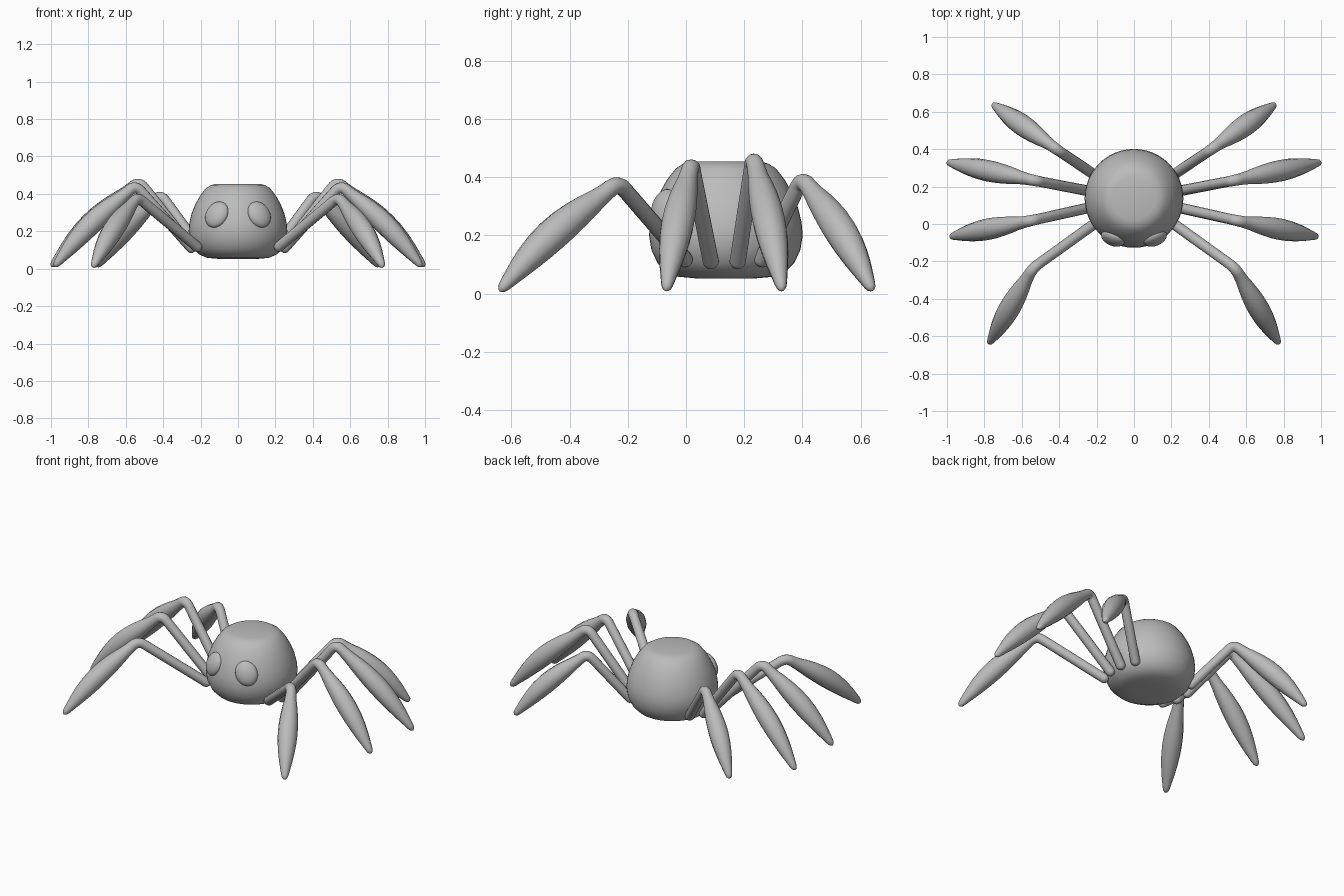
import bpy, math
from mathutils import Vector, Matrix

if "Cube" in bpy.data.objects:
    bpy.data.objects.remove(bpy.data.objects["Cube"])

grey = bpy.data.materials.new("grey")
grey.diffuse_color = (0.5, 0.5, 0.5, 1)
grey.use_nodes = True
grey.node_tree.nodes["Principled BSDF"].inputs["Base Color"].default_value = grey.diffuse_color
CY = 0.137  # body centre along y


def finish(ob, name, angle=60):
    ob.name = name
    ob.data.materials.append(grey)
    bpy.ops.object.select_all(action='DESELECT')
    ob.select_set(True)
    bpy.context.view_layer.objects.active = ob
    bpy.ops.object.shade_smooth_by_angle(angle=math.radians(angle))


# Body: lathed profile, flat on top and underneath
def body():
    prof = [(0, .052), (.10, .052), (.165, .058), (.205, .075), (.235, .105), (.256, .15),
            (.264, .20), (.260, .245), (.248, .295), (.228, .345), (.203, .39), (.172, .43),
            (.145, .447), (.115, .454), (0, .455)]
    n = 48
    verts, faces = [], []
    for r, z in prof[1:-1]:
        for i in range(n):
            a = 2 * math.pi * i / n
            verts.append((r * math.cos(a), CY + r * math.sin(a), z))
    rings = len(prof) - 2
    for k in range(rings - 1):
        for i in range(n):
            j = (i + 1) % n
            faces.append((k*n + i, k*n + j, (k+1)*n + j, (k+1)*n + i))
    faces.append(tuple(reversed(range(n))))
    faces.append(tuple(range((rings - 1) * n, rings * n)))
    me = bpy.data.meshes.new("body")
    me.from_pydata(verts, [], faces)
    ob = bpy.data.objects.new("body", me)
    bpy.context.collection.objects.link(ob)
    finish(ob, "body")


# Eye: shallow tilted lens sunk into the front of the body
def eye(side, name):
    bpy.ops.mesh.primitive_uv_sphere_add(segments=32, ring_count=16, radius=1)
    ob = bpy.context.object
    ob.matrix_world = (Matrix.Translation((side * .113, -.076, .289))
                       @ Matrix.Rotation(side * math.radians(27), 4, 'Z')
                       @ Matrix.Rotation(math.radians(-18), 4, 'X')
                       @ Matrix.Rotation(-side * math.radians(25), 4, 'Y')
                       @ Matrix.Diagonal((.064, .036, .074, 1)))
    finish(ob, name)


# Leg: thin upper rod, rounded knee, spindle-shaped lower part
def leg(root, knee, foot, side, name):
    root, knee, foot = (Vector((p[0] * side, p[1], p[2])) for p in (root, knee, foot))
    up, low = (knee - root).normalized(), foot - knee
    r = .028
    pts = [(root + up * r * (t - 1), r * math.sqrt(max(0, 1 - (1 - t) ** 2)) + .0005)
           for t in (0, .1, .3, .6, 1)]
    # rounded knee
    a, b = knee - up * .05, knee + low.normalized() * .05
    for i in range(9):
        t = i / 8
        pts.append((a * (1-t)**2 + knee * 2*t*(1-t) + b * t*t, r + .003 * t))
    # swelling lower part, slightly bowed outward
    spindle = [(.16, .036), (.24, .044), (.33, .051), (.43, .056), (.53, .057), (.63, .054),
               (.73, .047), (.82, .038), (.90, .028), (.955, .021), (.98, .016),
               (.993, .009), (1, .0005)]
    bow = Vector((low.x, low.y, 0)).normalized() * .6 + Vector((0, 0, .8))
    for t, w in spindle:
        pts.append((knee + low * t + bow * .02 * math.sin(math.pi * (t - .1) / .9), w))
    cu = bpy.data.curves.new(name, 'CURVE')
    cu.dimensions = '3D'
    cu.bevel_depth = 1
    cu.bevel_resolution = 4
    cu.use_fill_caps = True
    sp = cu.splines.new('POLY')
    sp.points.add(len(pts) - 1)
    for p, (co, w) in zip(sp.points, pts):
        p.co = (*co, 1)
        p.radius = w
    ob = bpy.data.objects.new(name, cu)
    bpy.context.collection.objects.link(ob)
    bpy.ops.object.select_all(action='DESELECT')
    ob.select_set(True)
    bpy.context.view_layer.objects.active = ob
    bpy.ops.object.convert(target='MESH')
    finish(bpy.context.object, name, 80)


legs = {
    "front_leg": ((.22, -.005, .118), (.54, -.235, .385), (.775, -.64, .008)),
    "front_middle_leg": ((.25, .085, .112), (.55, .018, .45), (.982, -.068, .01)),
    "rear_middle_leg": ((.25, .178, .112), (.53, .232, .47), (.998, .33, .01)),
    "rear_leg": ((.21, .262, .118), (.415, .40, .40), (.755, .64, .01)),
}
body()
for side, word in ((1, "right"), (-1, "left")):
    eye(side, word + "_eye")
    for part, (root, knee, foot) in legs.items():
        leg(root, knee, foot, side, word + "_" + part)
